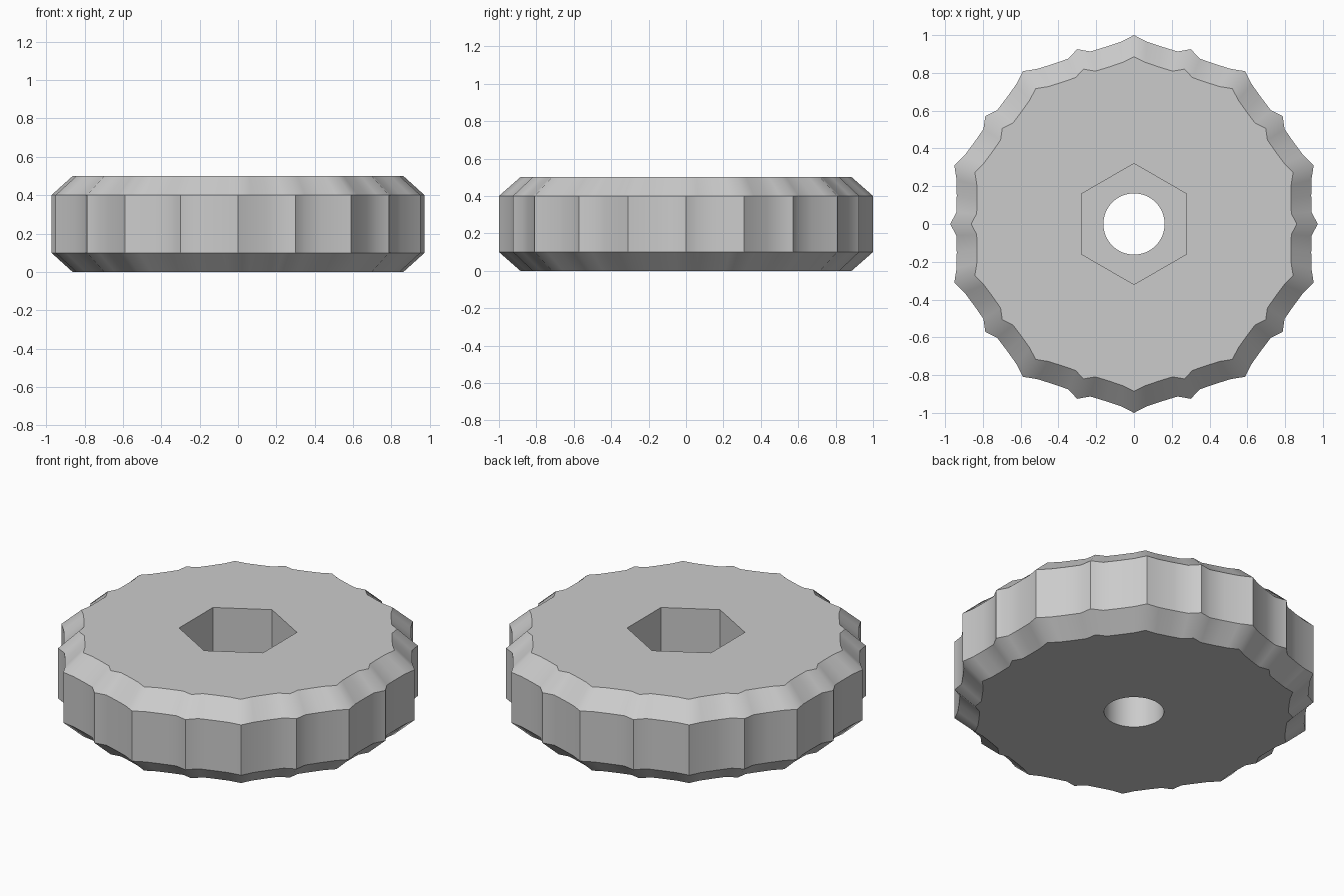
import bpy
import bmesh
from math import radians, sin, cos

cube = bpy.data.objects.get("Cube")
if cube:
    bpy.data.objects.remove(cube, do_unlink=True)

grey = bpy.data.materials.new("plain_grey")
grey.use_nodes = True
grey.diffuse_color = (0.6, 0.6, 0.6, 1)
grey.node_tree.nodes["Principled BSDF"].inputs["Base Color"].default_value = (0.6, 0.6, 0.6, 1)

# Scalloped rim: one half groove (degrees from a tall ridge, radius), mirrored ten times
half = [(0, 1.0), (4, 0.968), (9, 0.95), (14.2, 0.942), (18, 0.973)]
outline = []
for tooth in range(10):
    start = 18 + 36 * tooth
    outline += [(start + a, r) for a, r in half]
    outline += [(start + 36 - a, r) for a, r in reversed(half[1:-1])]


def ring(bm, z, scale):
    return [bm.verts.new((scale * r * cos(radians(a)), scale * r * sin(radians(a)), z))
            for a, r in outline]


# Knob body with chamfered top and bottom
bm = bmesh.new()
rings = [ring(bm, z, s) for z, s in ((0, 0.886), (0.1, 1), (0.4, 1), (0.5, 0.886))]
count = len(outline)
for low, high in zip(rings, rings[1:]):
    for i in range(count):
        j = (i + 1) % count
        bm.faces.new((low[i], low[j], high[j], high[i]))
bm.faces.new(rings[-1])
bm.faces.new(rings[0][::-1])
mesh = bpy.data.meshes.new("scalloped_knob")
bm.to_mesh(mesh)
bm.free()
mesh.materials.append(grey)
knob = bpy.data.objects.new("scalloped_knob", mesh)
bpy.context.collection.objects.link(knob)


def cut(name, sides, radius, bottom, top):
    """Cut an upright prism out of the knob."""
    bpy.ops.mesh.primitive_cylinder_add(vertices=sides, radius=radius, depth=top - bottom,
                                        location=(0, 0, (top + bottom) / 2))
    cutter = bpy.context.object
    cutter.name = name
    cutter.hide_render = True
    cutter.data.materials.append(grey)
    mod = knob.modifiers.new(name, "BOOLEAN")
    mod.operation = "DIFFERENCE"
    mod.solver = "EXACT"
    mod.object = cutter
    bpy.context.view_layer.objects.active = knob
    bpy.ops.object.modifier_apply(modifier=mod.name)
    bpy.data.objects.remove(cutter, do_unlink=True)


# Hexagonal nut pocket and bolt hole
cut("nut_pocket", 6, 0.32, 0.22, 0.7)
cut("bolt_hole", 64, 0.162, -0.2, 0.4)

bpy.ops.object.select_all(action="DESELECT")
knob.select_set(True)
bpy.context.view_layer.objects.active = knob
bpy.ops.object.shade_smooth_by_angle(angle=radians(40))
